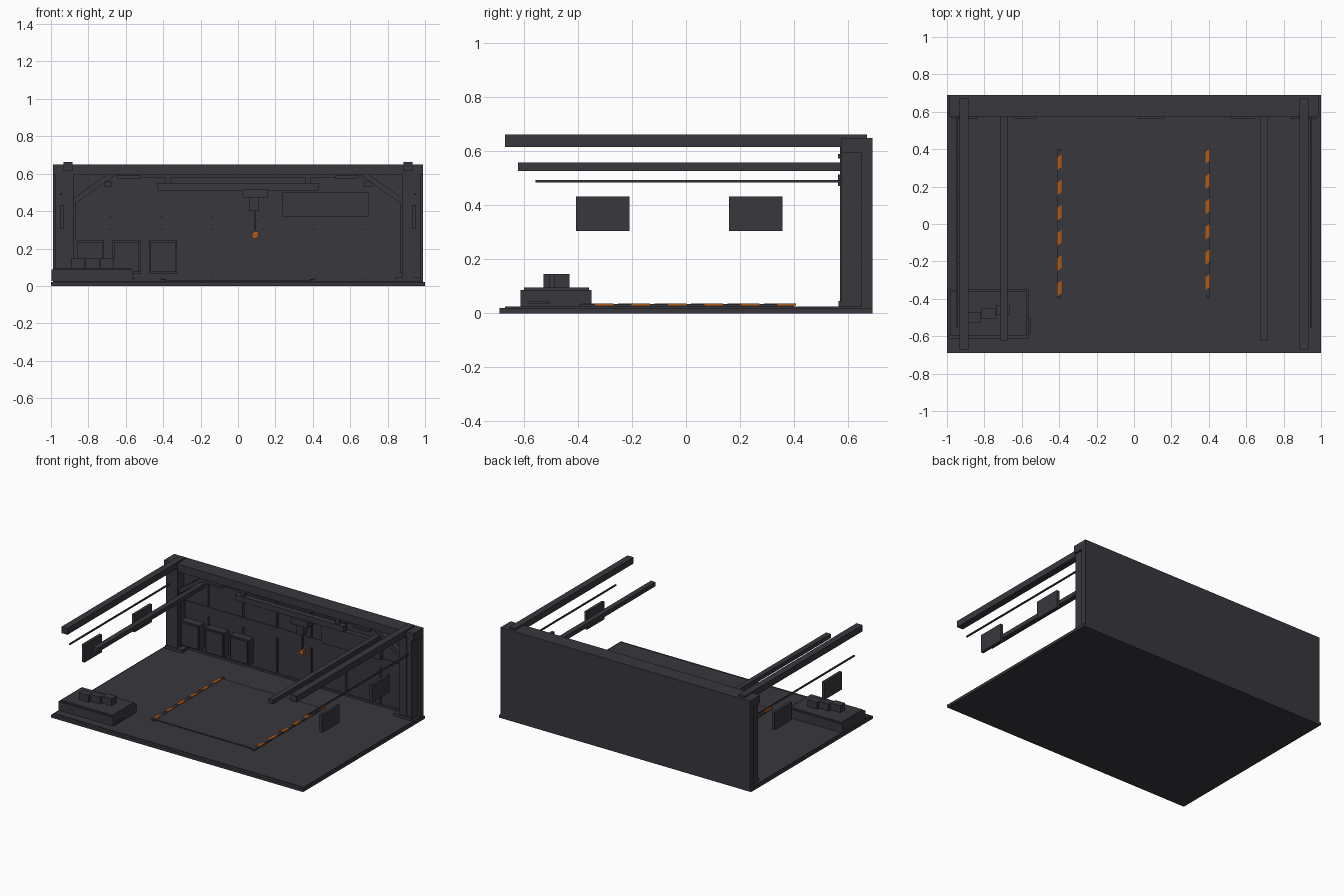
import bpy, bmesh
from mathutils import Vector

cube = bpy.data.objects.get("Cube")
if cube:
    bpy.data.objects.remove(cube, do_unlink=True)


def material(name, rgb):
    m = bpy.data.materials.new(name)
    m.use_nodes = True
    m.diffuse_color = (*rgb, 1)
    m.node_tree.nodes["Principled BSDF"].inputs["Base Color"].default_value = (*rgb, 1)
    return m


CHARCOAL = material("charcoal", (0.040, 0.038, 0.046))
ORANGE = material("safety orange", (0.45, 0.10, 0.008))


def finish(name, bm, mat):
    bmesh.ops.recalc_face_normals(bm, faces=bm.faces[:])
    mesh = bpy.data.meshes.new(name)
    bm.to_mesh(mesh)
    bm.free()
    mesh.materials.append(mat)
    obj = bpy.data.objects.new(name, mesh)
    bpy.context.collection.objects.link(obj)
    return obj


def box(name, x, y, z, mat=CHARCOAL):
    """Box from its (low, high) ranges on each axis."""
    bm = bmesh.new()
    bmesh.ops.create_cube(bm, size=1)
    for v in bm.verts:
        v.co = Vector([(r[0] + r[1]) / 2 + c * (r[1] - r[0]) for c, r in zip(v.co, (x, y, z))])
    return finish(name, bm, mat)


def pair(name, x, y, z):
    """The same box on the left (+x) and right (-x) side."""
    box("left_" + name, x, y, z)
    box("right_" + name, (-x[1], -x[0]), y, z)


def prism(name, points, axis, low, high, mat=CHARCOAL):
    """Extrude a flat outline along axis 1 (y) or 2 (z)."""
    bm = bmesh.new()
    place = (lambda a, b: (a, low, b)) if axis == 1 else (lambda a, b: (a, b, low))
    face = bm.faces.new([bm.verts.new(place(a, b)) for a, b in points])
    new = bmesh.ops.extrude_face_region(bm, geom=[face])["geom"]
    shift = Vector((0, 0, 0))
    shift[axis] = high - low
    bmesh.ops.translate(bm, vec=shift, verts=[g for g in new if isinstance(g, bmesh.types.BMVert)])
    return finish(name, bm, mat)


# Floor and marked work area
box("floor_slab", (-1, 1), (-0.69, 0.69), (0, 0.02))
box("floor_surface", (-0.99, 0.99), (-0.67, 0.65), (0.02, 0.025))
box("work_pad", (-0.39, 0.385), (-0.38, 0.385), (0.025, 0.032))
for side, x, top in (("right", -0.4, 0.33), ("left", 0.395, 0.365)):
    box(side + "_marking_strip", (x - 0.011, x + 0.011), (-0.395, 0.4), (0.025, 0.034))
    for i in range(6):
        y = top - i * 0.135
        prism(f"{side}_hazard_dash_{i + 1}",
              [(x - 0.012, y - 0.042), (x + 0.012, y - 0.026),
               (x + 0.012, y + 0.042), (x - 0.012, y + 0.026)],
              2, 0.03, 0.037, ORANGE)

# Back wall with two rows of panels and a raised middle rail
box("back_wall", (-0.99, 0.99), (0.65, 0.69), (0.02, 0.65))
for i in range(7):
    x = -0.955 + i * 0.273
    for row, z in (("lower", (0.04, 0.30)), ("upper", (0.37, 0.575))):
        box(f"{row}_wall_panel_{i + 1}", (x + 0.006, x + 0.267), (0.642, 0.655), z)
box("wall_middle_rail", (-0.93, 0.93), (0.637, 0.655), (0.30, 0.37))
box("wall_kick_board", (-0.93, 0.93), (0.637, 0.655), (0.02, 0.04))
box("header_beam", (-0.99, 0.99), (0.575, 0.69), (0.595, 0.65))

# Posts, feet and corner braces
pair("post", (0.88, 0.94), (0.57, 0.65), (0.02, 0.617))
pair("outer_post", (0.935, 0.975), (0.575, 0.66), (0.02, 0.615))
pair("post_foot", (0.84, 0.975), (0.565, 0.65), (0.02, 0.046))
pair("post_guard", (0.867, 0.882), (0.585, 0.64), (0.07, 0.44))
for side, s in (("left", 1), ("right", -1)):
    prism(side + "_corner_brace",
          [(s * 0.885, 0.43), (s * 0.885, 0.465), (s * 0.70, 0.595), (s * 0.65, 0.595)],
          1, 0.59, 0.63)

# Overhead beams, crane rails, cable rods and side plates
pair("roof_beam", (0.885, 0.933), (-0.67, 0.67), (0.617, 0.662))
pair("inner_rail", (0.677, 0.714), (-0.622, 0.60), (0.528, 0.558))
pair("cable_rod", (0.942, 0.952), (-0.557, 0.58), (0.485, 0.494))
pair("front_side_plate", (0.932, 0.953), (-0.408, -0.21), (0.305, 0.432))
pair("rear_side_plate", (0.932, 0.953), (0.16, 0.358), (0.305, 0.432))

# Lamp strip and small lamps beneath the header
box("lamp_strip", (-0.64, 0.64), (0.59, 0.63), (0.578, 0.596))
pair("lamp", (0.522, 0.645), (0.563, 0.60), (0.574, 0.59))

# Hoist on its beam
box("hoist_beam", (-0.43, 0.43), (0.58, 0.62), (0.51, 0.55))
pair("hoist_beam_bracket", (0.36, 0.39), (0.59, 0.61), (0.55, 0.596))
box("hoist_trolley", (0.025, 0.16), (0.562, 0.635), (0.472, 0.515))
box("hoist_motor", (0.058, 0.112), (0.58, 0.62), (0.40, 0.472))
box("hoist_cable", (0.088, 0.096), (0.596, 0.604), (0.285, 0.40))
prism("hoist_hook",
      [(0.082, 0.29), (0.11, 0.29), (0.108, 0.26), (0.088, 0.252), (0.074, 0.262), (0.074, 0.274)],
      1, 0.588, 0.612, ORANGE)

# Wall board and three lockers
box("wall_board", (0.235, 0.70), (0.61, 0.645), (0.37, 0.50))
for i in range(3):
    x = -0.865 + i * 0.195
    box(f"locker_{i + 1}", (x, x + 0.148), (0.59, 0.645), (0.065, 0.245))
    box(f"locker_door_{i + 1}", (x + 0.008, x + 0.14), (0.58, 0.592), (0.075, 0.235))

# Low workbench with stepped crates
box("bench_body", (-0.998, -0.562), (-0.612, -0.35), (0.025, 0.087))
box("bench_top", (-0.985, -0.575), (-0.60, -0.36), (0.087, 0.096))
box("bench_handle", (-0.565, -0.553), (-0.58, -0.508), (0.034, 0.046))
for i in range(3):
    x, y = -0.893 + i * 0.077, -0.528 + i * 0.021
    box(f"bench_crate_{i + 1}", (x, x + 0.076), (y, y + 0.054), (0.096, 0.146))
